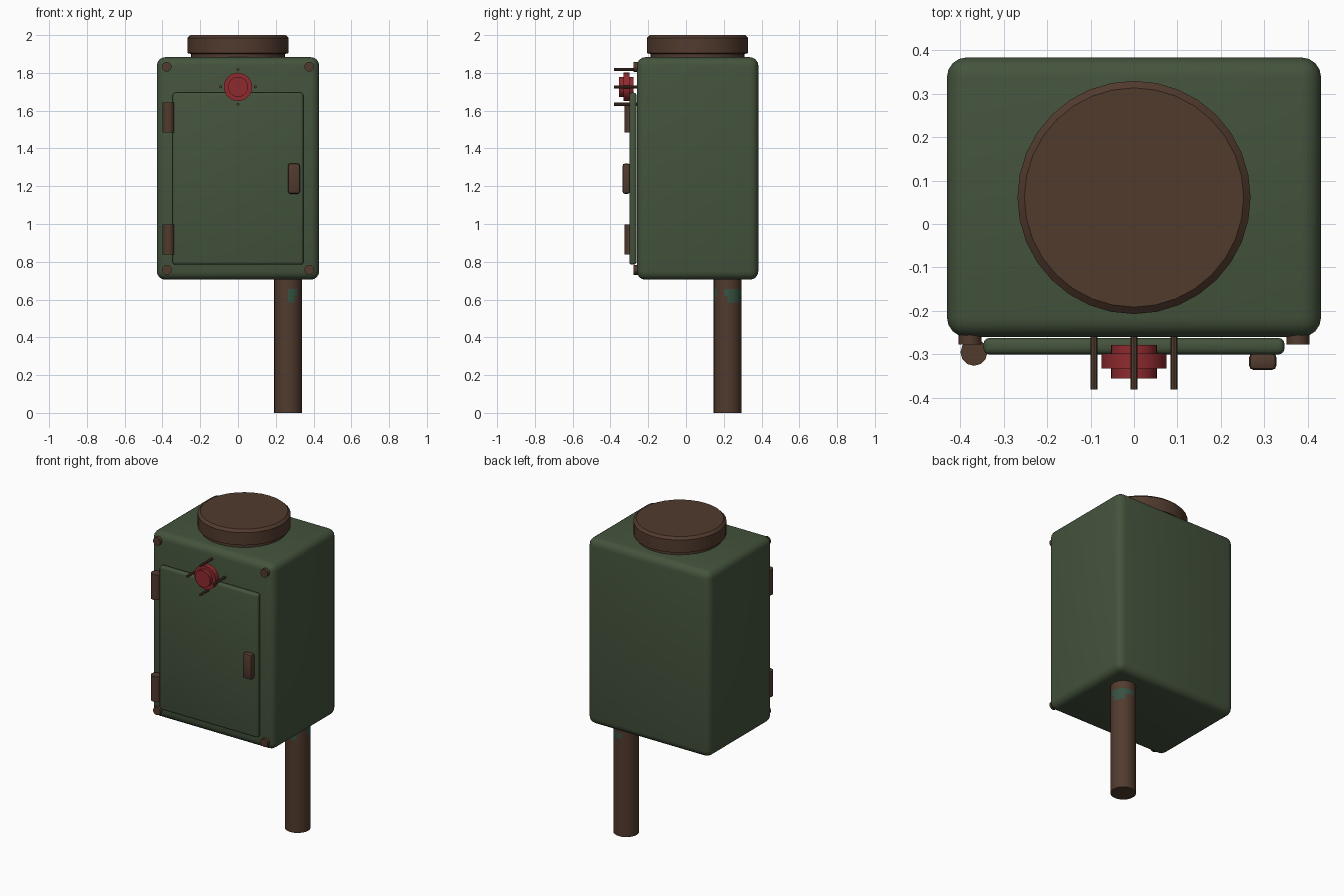
import bpy, bmesh, math
from mathutils import Matrix, Vector

cube = bpy.data.objects.get("Cube")
if cube:
    bpy.data.objects.remove(cube, do_unlink=True)


def material(name, rgb):
    m = bpy.data.materials.new(name)
    m.use_nodes = True
    m.diffuse_color = (*rgb, 1)
    m.node_tree.nodes["Principled BSDF"].inputs["Base Color"].default_value = (*rgb, 1)
    return m


GREEN = material("army_green", (0.058, 0.087, 0.046))
RUST = material("rusty_brown", (0.083, 0.043, 0.027))
RED = material("signal_red", (0.27, 0.024, 0.028))
PATCH = material("old_green_paint", (0.038, 0.085, 0.054))


def finish(name, bm, mat):
    bmesh.ops.recalc_face_normals(bm, faces=bm.faces)
    me = bpy.data.meshes.new(name)
    bm.to_mesh(me)
    bm.free()
    me.materials.append(mat)
    ob = bpy.data.objects.new(name, me)
    bpy.context.collection.objects.link(ob)
    bpy.ops.object.select_all(action="DESELECT")
    ob.select_set(True)
    bpy.context.view_layer.objects.active = ob
    bpy.ops.object.shade_smooth_by_angle(angle=math.radians(35))
    return ob


def box(name, lo, hi, mat, bevel, segments):
    """Rounded box between two corners."""
    lo, hi = Vector(lo), Vector(hi)
    bm = bmesh.new()
    bmesh.ops.create_cube(bm, size=1, matrix=Matrix.Translation((lo + hi) / 2)
                          @ Matrix.Diagonal((*(hi - lo), 1)))
    bmesh.ops.bevel(bm, geom=bm.edges[:], offset=bevel, segments=segments,
                    profile=0.5, affect="EDGES")
    return finish(name, bm, mat)


def lathe(name, profile, sides, origin, mat, forward=False):
    """Closed solid of revolution from (radius, height) points; forward aims it at -y."""
    bm = bmesh.new()
    rings = []
    for r, h in profile:
        ring = []
        for i in range(sides):
            a = math.tau * i / sides
            ring.append(bm.verts.new((r * math.cos(a), r * math.sin(a), h)))
        rings.append(ring)
    for a, b in zip(rings, rings[1:]):
        for i in range(sides):
            j = (i + 1) % sides
            bm.faces.new((a[i], a[j], b[j], b[i]))
    bm.faces.new(rings[0][::-1])
    bm.faces.new(rings[-1])
    turn = Matrix.Rotation(math.pi / 2, 4, "X") if forward else Matrix()
    bm.transform(Matrix.Translation(origin) @ turn)
    return finish(name, bm, mat)


# Cabinet and its door
box("cabinet", (-0.43, -0.26, 0.705), (0.43, 0.383, 1.883), GREEN, 0.045, 4)
box("door", (-0.346, -0.3, 0.785), (0.346, -0.262, 1.695), GREEN, 0.014, 3)
box("door_handle", (0.264, -0.336, 1.16), (0.328, -0.296, 1.32), RUST, 0.012, 2)

# Round lid with a stepped rim
lathe("lid", [(0.25, 1.87), (0.25, 1.9), (0.268, 1.905), (0.268, 1.985), (0.252, 2.0)],
      32, (0, 0.061, 0), RUST)

# Support pole, with a band of older paint on its outer side
pole = lathe("pole", [(0.074, z) for z in (0, 0.585, 0.62, 0.655, 0.72)],
             24, (0.265, 0.22, 0), RUST)
pole.data.materials.append(PATCH)
for f in pole.data.polygons:
    angle = math.degrees(math.atan2(f.center.y - 0.22, f.center.x - 0.265))
    upper = 0.62 < f.center.z < 0.655
    lower = 0.585 < f.center.z < 0.62
    if (upper and (-90 < angle < -45 or -15 < angle < 105)) or \
       (lower and (-90 < angle < -60 or 0 < angle < 60)):
        f.material_index = 1

# Hinge barrels
for label, z in (("lower", 0.838), ("upper", 1.484)):
    lathe(label + "_hinge", [(0.031, 0), (0.031, 0.16)], 12, (-0.368, -0.295, z), RUST)

# Corner bolts
for side, x in (("right", -0.377), ("left", 0.377)):
    for label, z in (("lower", 0.757), ("upper", 1.832)):
        lathe(f"{label}_{side}_bolt", [(0.026, 0), (0.026, 0.027)], 12,
              (x, -0.25, z), RUST, True)

# Red signal lamp with four guard pins
lathe("signal_lamp", [(0.053, 0.278), (0.053, 0.298), (0.075, 0.298), (0.075, 0.332),
                      (0.053, 0.332), (0.053, 0.355)], 24, (0, 0, 1.726), RED, True)
for i in range(4):
    a = i * math.pi / 2
    lathe(f"guard_pin_{i + 1}", [(0.008, 0.25), (0.008, 0.381)], 8,
          (0.092 * math.cos(a), 0, 1.726 + 0.092 * math.sin(a)), RUST, True)
